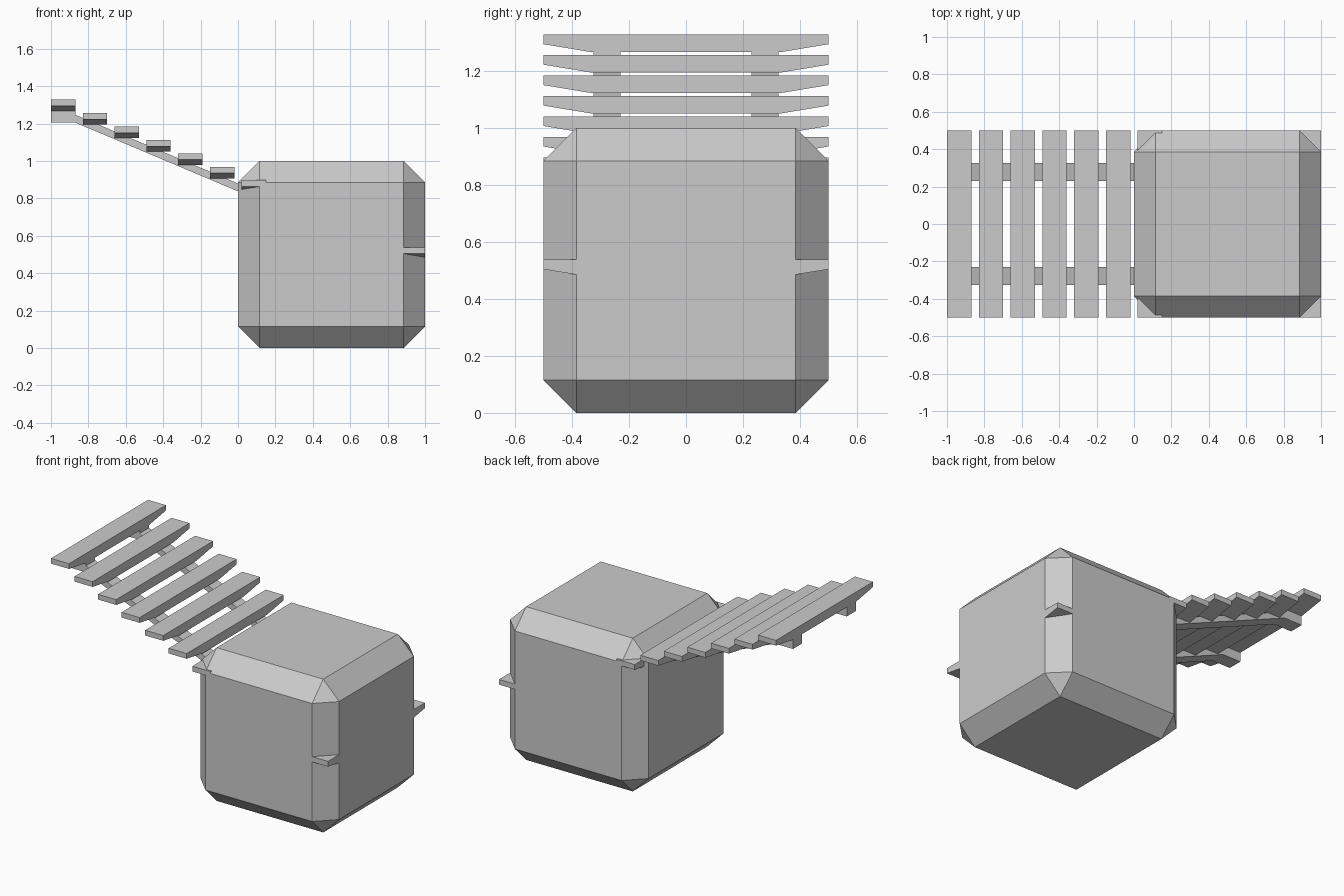
import bpy, bmesh
from mathutils import Vector

if "Cube" in bpy.data.objects:
    bpy.data.objects.remove(bpy.data.objects["Cube"])

STEPS, RUN, DROP = 12, 0.17, 0.0718
TOP, DEPTH = 1.328, 0.13


def prism(name, profile, offset):
    """Extrude a closed 3D profile along an offset vector."""
    bm = bmesh.new()
    face = bm.faces.new([bm.verts.new(p) for p in profile])
    new = bmesh.ops.extrude_face_region(bm, geom=[face])["geom"]
    verts = [g for g in new if isinstance(g, bmesh.types.BMVert)]
    bmesh.ops.translate(bm, verts=verts, vec=Vector(offset))
    # the first cap stays on the mesh, so only normals need fixing
    bmesh.ops.recalc_face_normals(bm, faces=bm.faces)
    mesh = bpy.data.meshes.new(name)
    bm.to_mesh(mesh)
    bm.free()
    obj = bpy.data.objects.new(name, mesh)
    bpy.context.collection.objects.link(obj)
    return obj


# Chamfered block at the foot of the stair
bpy.ops.mesh.primitive_cube_add(size=1, location=(0.5, 0, 0.5))
block = bpy.context.object
block.name = "block"
bevel = block.modifiers.new("chamfer", "BEVEL")
bevel.width = 0.115
bevel.segments = 1

# Treads with undersides tapering to thin ends; the run continues through the block
for i in range(STEPS):
    x, z = -1 + RUN * i, TOP - DROP * i
    outline = [(-0.5, 0), (0.5, 0), (0.5, -0.034), (0.33, -0.062),
               (-0.33, -0.062), (-0.5, -0.034)]
    prism(f"tread_{i + 1}", [(x, y, z + dz) for y, dz in outline], (DEPTH, 0, 0))

# Two sloping stringers, each with a bearing block under the top tread
slope = DROP / RUN
end = 0.95
fall = (end + 0.87) * slope
side = [(-1, 1.205), (-0.87, 1.205), (end, 1.205 - fall), (end, 1.247 - fall),
        (-0.87, 1.247), (-0.87, 1.268), (-1, 1.268)]
for name, y in (("front_stringer", -0.325), ("back_stringer", 0.23)):
    prism(name, [(x, y, z) for x, z in side], (0, 0.095, 0))
